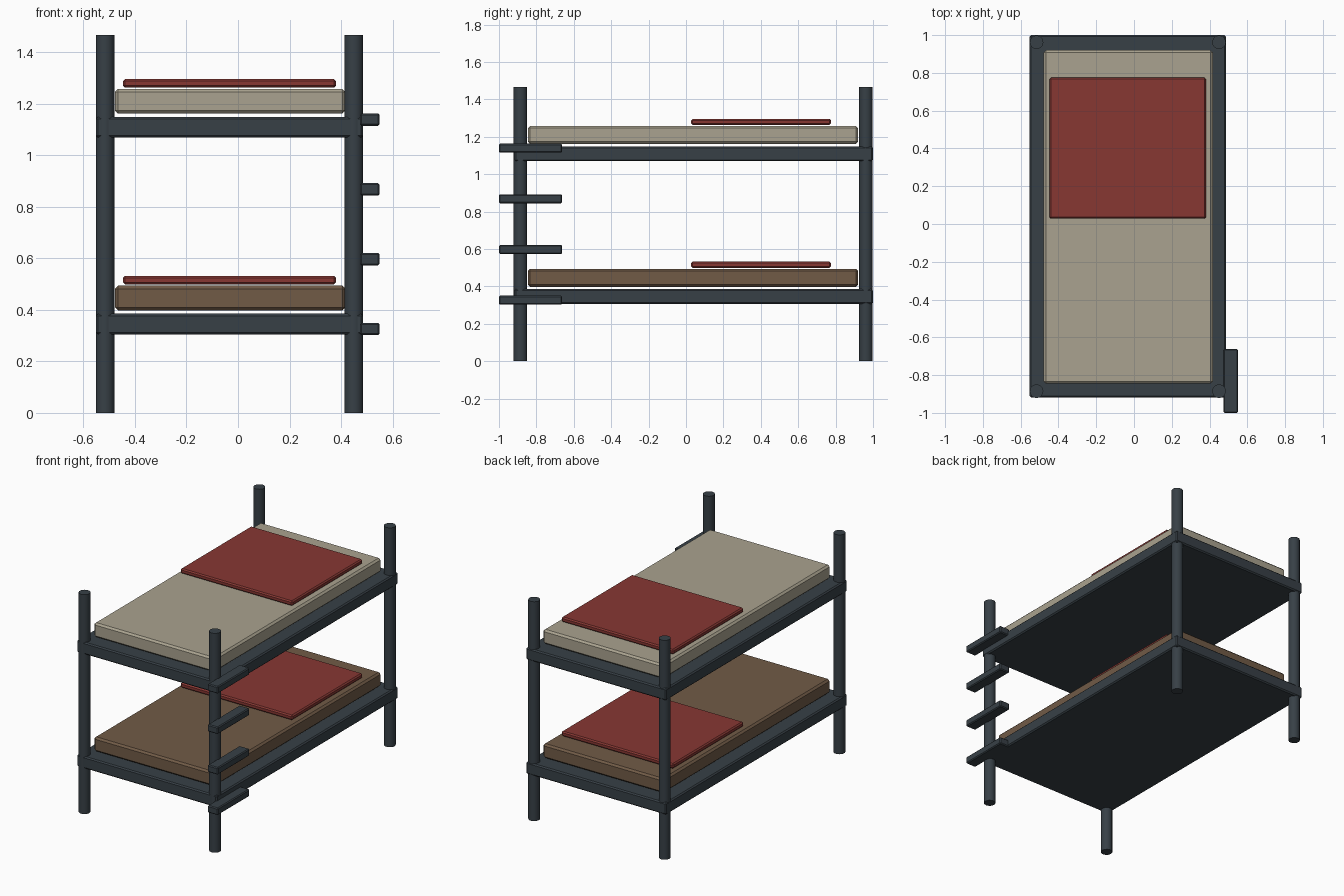
import bpy, math

if "Cube" in bpy.data.objects:
    bpy.data.objects.remove(bpy.data.objects["Cube"])


def material(name, r, g, b):
    m = bpy.data.materials.new(name)
    m.diffuse_color = tuple((c / 255) ** 2.2 for c in (r, g, b)) + (1,)
    m.use_nodes = True
    m.node_tree.nodes["Principled BSDF"].inputs["Base Color"].default_value = m.diffuse_color
    return m


steel = material("dark steel", 58, 66, 72)
beige = material("beige fabric", 168, 161, 142)
brown = material("brown fabric", 112, 91, 72)
red = material("red blanket", 134, 58, 54)


def box(name, lo, hi, mat, bevel):
    bpy.ops.mesh.primitive_cube_add(size=1, location=[(a + b) / 2 for a, b in zip(lo, hi)])
    o = bpy.context.object
    o.name = name
    o.scale = [b - a for a, b in zip(lo, hi)]
    bpy.ops.object.transform_apply(location=False, rotation=False, scale=True)
    mod = o.modifiers.new("edge", 'BEVEL')
    mod.width = bevel
    mod.segments = 1
    o.data.materials.append(mat)
    return o


# Four round corner posts
for side, x in (("left", -0.516), ("right", 0.45)):
    for end, y in (("front", -0.885), ("back", 0.962)):
        bpy.ops.mesh.primitive_cylinder_add(vertices=20, radius=0.036, depth=1.467,
                                            location=(x, y, 0.7335))
        post = bpy.context.object
        post.name = f"{end}_{side}_post"
        post.data.materials.append(steel)
        bpy.ops.object.shade_smooth_by_angle(angle=math.radians(35))

# Two bunks: base, mattress and folded blanket
for level, z, fabric in (("lower", 0.0, brown), ("upper", 0.764, beige)):
    box(f"{level}_base", (-0.552, -0.918, 0.305 + z), (0.486, 1.0, 0.385 + z), steel, 0.008)
    box(f"{level}_mattress", (-0.478, -0.845, 0.398 + z), (0.417, 0.92, 0.494 + z), fabric, 0.012)
    box(f"{level}_blanket", (-0.447, 0.028, 0.499 + z), (0.381, 0.775, 0.532 + z), red, 0.008)

# Ladder steps on the right front post
for i in range(4):
    z = 0.326 + 0.271 * i
    box(f"ladder_step_{i + 1}", (0.474, -1.0, z - 0.024), (0.55, -0.662, z + 0.024), steel, 0.006)
